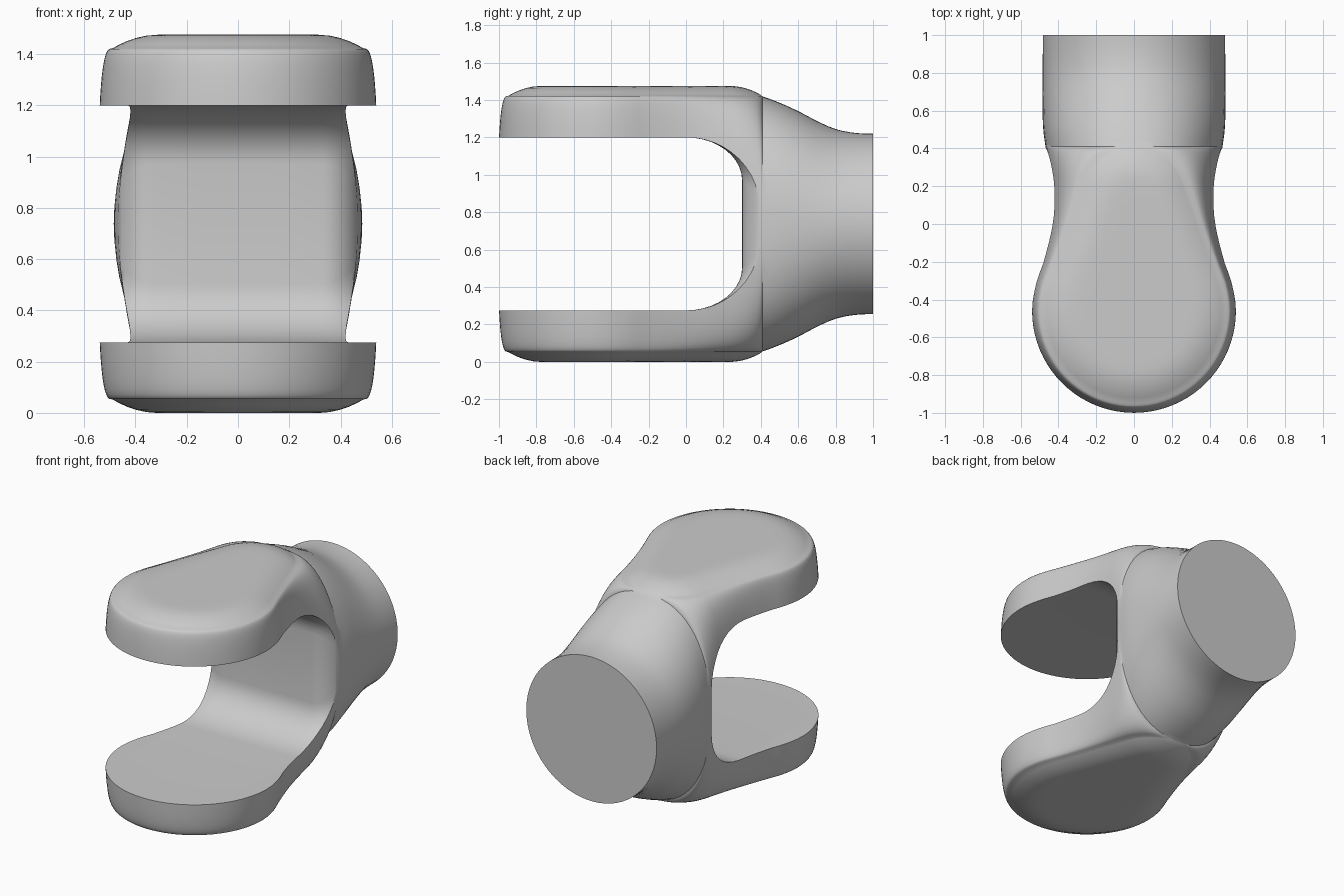
import bpy, bmesh
from math import sin, cos, pi, sqrt

if "Cube" in bpy.data.objects:
    bpy.data.objects.remove(bpy.data.objects["Cube"])

MID = 0.7375            # height of the fork's symmetry plane
EYE_Y = -0.46           # centre of the rounded arm ends


def curve(pts, t):
    """Smooth (Hermite) interpolation through (t, value) pairs."""
    if t <= pts[0][0]:
        return pts[0][1]
    if t >= pts[-1][0]:
        return pts[-1][1]
    n = len(pts)

    def slope(i):
        if i == 0 or i == n - 1:
            return 0.0
        return (pts[i + 1][1] - pts[i - 1][1]) / (pts[i + 1][0] - pts[i - 1][0])
    for i in range(n - 1):
        (t0, v0), (t1, v1) = pts[i], pts[i + 1]
        if t <= t1:
            h = t1 - t0
            s = (t - t0) / h
            return (v0 * (1 + 2 * s) * (1 - s) ** 2 + slope(i) * h * s * (1 - s) ** 2
                    + v1 * s * s * (3 - 2 * s) + slope(i + 1) * h * s * s * (s - 1))


WIDTH = [(-.46, .546), (-.3, .522), (-.2, .488), (0, .447), (.2, .444),
         (.35, .46), (.53, .4825), (1, .4825)]
HEIGHT = [(.38, .685), (.41, .681), (.5, .648), (.6, .603), (.7, .55),
          (.8, .507), (.9, .487), (1, .4825)]
SQUARE = [(-.46, 3), (-.2, 2.6), (.3, 2.4), (.75, 2), (1, 2)]


def pad_half(y):
    """Half width of the teardrop pad at y."""
    if y < -.286:
        return sqrt(max(0, .49 ** 2 - (y - EYE_Y) ** 2))
    if y < .23:
        return .458 + (y + .286) * (.262 - .458) / .516
    return sqrt(max(0, .28 ** 2 - (y - .13) ** 2))


def dome(x, y):
    """Rise of the pad surface, from the distance to its outline."""
    d = max(.49 - .21 * k / 24 - sqrt(x * x + (y - EYE_Y - .59 * k / 24) ** 2)
            for k in range(25))
    t = min(max(d / .18, 0), 1)
    return .053 * (1 - (1 - t) ** 2)


def half_section(y, direction=None):
    """Right-hand cross-section; the front ones fan around the arm eye."""
    a, w, H, p = pad_half(y), curve(WIDTH, y), curve(HEIGHT, y), curve(SQUARE, y)
    dx, dy = direction or (1, 0)

    def place(r, z, domed=0):
        x, yy = r * dx, y + r * dy
        return x, yy, z + domed * dome(x, yy)
    fr = [0, .2, .4, .52, .64, .73, .81, .88, .94]
    pts = [place(a * f, H, 1) for f in fr]
    n = 32
    for k in range(n + 1):
        th = pi / 2 - pi * k / n
        c, s = max(cos(th), 0), sin(th)
        if k in (0, n):
            c = 0
        pts.append(place(a + (w - a) * c ** (2 / p),
                         H * abs(s) ** (2 / p) * (1 if s >= 0 else -1)))
    pts += [place(a * f, -H, -1) for f in reversed(fr)]
    return [(x, yy, z + MID) for x, yy, z in pts]


def skin(bm, rings, close=False):
    vs = [[bm.verts.new(c) for c in r] for r in rings]
    n = len(vs[0])
    for r0, r1 in zip(vs, vs[1:]):
        for i in range(n if close else n - 1):
            j = (i + 1) % n
            bm.faces.new((r0[i], r0[j], r1[j], r1[i]))
    return vs


def finish(bm, name):
    bmesh.ops.recalc_face_normals(bm, faces=bm.faces)
    me = bpy.data.meshes.new(name)
    bm.to_mesh(me)
    bm.free()
    ob = bpy.data.objects.new(name, me)
    bpy.context.collection.objects.link(ob)
    return ob


# Outer body: fanned front end, then straight stations to the round shank
rings = [half_section(EYE_Y, (sin(pi / 2 * k / 20), -cos(pi / 2 * k / 20)))
         for k in range(21)]
stations = [-.46 + .05 * k for k in range(1, 15)]
stations += [.27, .3, .33, .355, .375, .39, .4, .407, .41]
stations += [.44 + .04 * k for k in range(15)]
rings += [half_section(y) for y in stations]
bm = bmesh.new()
for side in (1, -1):
    skin(bm, [[(side * x, y, z) for x, y, z in r] for r in rings])
bmesh.ops.remove_doubles(bm, verts=bm.verts, dist=2e-5)
bmesh.ops.holes_fill(bm, edges=[e for e in bm.edges if e.is_boundary], sides=0)
fork = finish(bm, "fork_body")

# Slot cutter: rounded slot that flares towards both sides
HS = .4625


def slot_ring(x):
    t = min(max((abs(x) - .33) / .155, 0), 1)
    d = .3 + .19 * (1 - sqrt(1 - t * t))
    rz = .23 + (d - .3) * .9
    upper = [(-1.5, HS)] + [(d * sin(pi / 2 * k / 10), HS - rz * (1 - cos(pi / 2 * k / 10)))
                            for k in range(11)]
    prof = upper + [(y, -z) for y, z in reversed(upper)]
    return [(x, y, z + MID) for y, z in prof]


xs = [0.15, .33] + [.33 + .155 * sin(pi / 2 * k / 10) for k in range(1, 11)] + [.7]
xs = [-x for x in reversed(xs)] + xs
bm = bmesh.new()
vs = skin(bm, [slot_ring(x) for x in xs], close=True)
bm.faces.new(vs[0])
bm.faces.new(vs[-1])
cutter = finish(bm, "slot_cutter")
cutter.hide_render = True

# Cut the slot and smooth
mod = fork.modifiers.new("slot", 'BOOLEAN')
mod.operation = 'DIFFERENCE'
mod.solver = 'EXACT'
mod.object = cutter
bpy.context.view_layer.objects.active = fork
fork.select_set(True)
bpy.ops.object.modifier_apply(modifier=mod.name)
bpy.data.objects.remove(cutter)
bpy.ops.object.shade_smooth_by_angle(angle=0.6)
